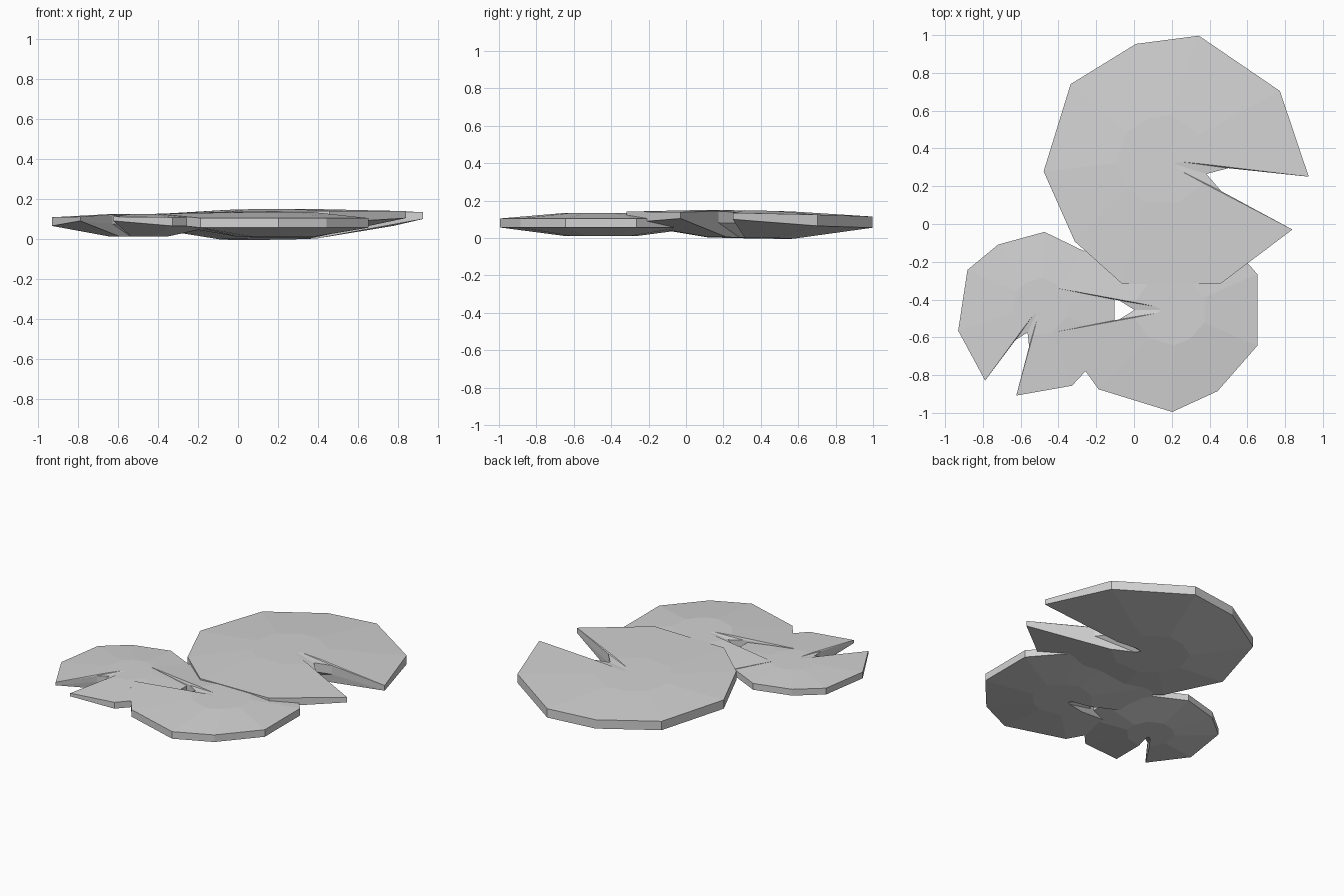
import bpy
import bmesh
from math import cos, sin, radians

cube = bpy.data.objects.get("Cube")
if cube:
    bpy.data.objects.remove(cube)

grey = bpy.data.materials.new("pale_grey")
grey.use_nodes = True
colour = (0.65, 0.65, 0.65, 1)
grey.diffuse_color = colour
grey.node_tree.nodes["Principled BSDF"].inputs["Base Color"].default_value = colour

# Half of the leaf outline, from the notch root round to the far edge
half = [(0.12, 0), (0.2, 0.05), (0.53, 0.115), (0.31, 0.42),
        (-0.08, 0.54), (-0.32, 0.43), (-0.53, 0.19)]
outline = half + [(x, -y) for x, y in reversed(half[1:])]
notch = {0, 1, len(outline) - 1}
tips = {2, len(outline) - 2}
HUB_X, HUB_SCALE = -0.1, 0.35


def inner(x, y):
    """Shrink an outline point towards the hub of the leaf."""
    return HUB_X + (x - HUB_X) * HUB_SCALE, y * HUB_SCALE


def lily_pad(name, centre, size, angle, heights, tip_lift, slope=(0, 0)):
    base, rim_low, rim_high, crown = heights
    c, s = cos(radians(angle)), sin(radians(angle))
    bm = bmesh.new()

    def vert(x, y, z):
        px = centre[0] + size * (x * c - y * s)
        py = centre[1] + size * (x * s + y * c)
        return bm.verts.new((px, py, z + slope[0] * px + slope[1] * py))

    rings = [[], [], [], []]
    for i, (x, y) in enumerate(outline):
        low, high = rim_low, rim_high
        if i in notch:
            low, high = low + 0.01, (high + crown) / 2
        elif i in tips:
            low, high = low + 0.025, high + tip_lift
        ix, iy = inner(x, y)
        points = [(ix, iy, base), (x, y, low), (x, y, high), (ix, iy, crown)]
        for ring, p in zip(rings, points):
            ring.append(vert(*p))

    # Underside, rim and upper surface, then the two flat hubs
    count = len(outline)
    for a, b in zip(rings, rings[1:]):
        for i in range(count):
            j = (i + 1) % count
            bm.faces.new((a[i], a[j], b[j], b[i]))
    bm.faces.new(list(reversed(rings[0])))
    bm.faces.new(rings[3])
    bmesh.ops.recalc_face_normals(bm, faces=bm.faces[:])

    mesh = bpy.data.meshes.new(name)
    bm.to_mesh(mesh)
    bm.free()
    mesh.materials.append(grey)
    bpy.context.collection.objects.link(bpy.data.objects.new(name, mesh))


# Three overlapping leaves
lily_pad("large_lily_pad", (0.2375, 0.31), 1.273, -17.2,
         (0.005, 0.07, 0.13, 0.15), 0.0, (0.01, -0.019))
lily_pad("front_lily_pad", (0.1225, -0.455), 1.0, 180,
         (0.01, 0.056, 0.104, 0.134), 0.022)
lily_pad("small_lily_pad", (-0.522, -0.488), 0.797, 244.2,
         (0.012, 0.065, 0.108, 0.124), 0.003)
